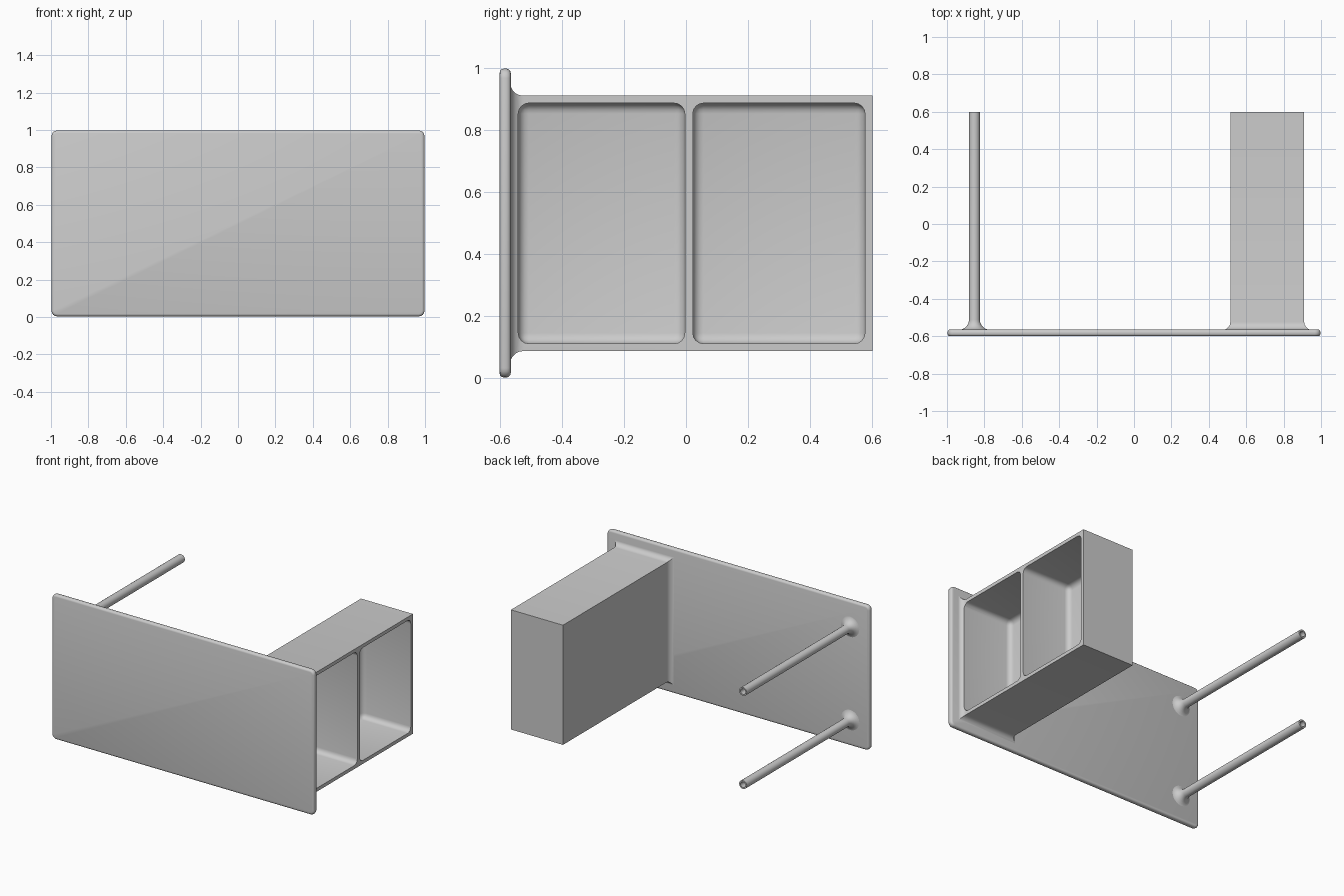
import bpy, bmesh, math
from mathutils import Vector

if "Cube" in bpy.data.objects:
    bpy.data.objects.remove(bpy.data.objects["Cube"])


def finish(bm, name):
    bmesh.ops.recalc_face_normals(bm, faces=bm.faces)
    me = bpy.data.meshes.new(name)
    bm.to_mesh(me)
    bm.free()
    ob = bpy.data.objects.new(name, me)
    bpy.context.collection.objects.link(ob)
    return ob


def activate(ob):
    bpy.ops.object.select_all(action='DESELECT')
    ob.select_set(True)
    bpy.context.view_layer.objects.active = ob


def smooth(ob):
    activate(ob)
    bpy.ops.object.shade_smooth_by_angle(angle=math.radians(35))


def box(name, lo, hi):
    bm = bmesh.new()
    bmesh.ops.create_cube(bm, size=1)
    for v in bm.verts:
        v.co = Vector([lo[i] if v.co[i] < 0 else hi[i] for i in range(3)])
    return bm


def loft(rings, name, closed=False):
    """Skin a list of point rings, capped at the ends unless closed."""
    bm = bmesh.new()
    vs = [[bm.verts.new(p) for p in r] for r in rings]
    n = len(vs[0])
    pairs = list(zip(vs, vs[1:])) + ([(vs[-1], vs[0])] if closed else [])
    for a, b in pairs:
        for i in range(n):
            j = (i + 1) % n
            bm.faces.new((a[i], a[j], b[j], b[i]))
    if not closed:
        bm.faces.new(vs[0])
        bm.faces.new(vs[-1])
    return finish(bm, name)


def fillet(r, y, steps=5):
    """Concave quarter arc: (outward offset, y) from the plate up to the wall."""
    return [(r - r * math.sin(t), y + r - r * math.cos(t))
            for t in (math.pi / 2 * i / steps for i in range(steps + 1))]


Y0, Y1 = -0.566, 0.6

# Desk top, standing on its long edge
bm = box("desk_top", (-0.997, -0.6, 0.003), (0.997, -0.564, 0.997))
edges = [e for e in bm.edges
         if abs(e.verts[0].co.y - e.verts[1].co.y) > 0.01]
bmesh.ops.bevel(bm, geom=edges, offset=0.03, segments=4, profile=0.5, affect='EDGES')
rim = [e for e in bm.edges if abs(e.verts[0].co.y - e.verts[1].co.y) < 0.001]
bmesh.ops.bevel(bm, geom=rim, offset=0.014, segments=3, profile=0.5, affect='EDGES')
top = finish(bm, "desk_top")
smooth(top)

# Cabinet body with a flared joint at the desk top
x0, x1, z0, z1 = 0.515, 0.91, 0.088, 0.91
rings = [[(x0 - d, y, z0 - d), (x1 + d, y, z0 - d), (x1 + d, y, z1 + d), (x0 - d, y, z1 + d)]
         for d, y in fillet(0.042, Y0) + [(0, Y1)]]
cabinet = loft(rings, "cabinet")

# Two rounded compartments cut from the open side
for ya, yb in ((-0.54, -0.004), (0.022, 0.576)):
    bm = box("cutter", (0.542, ya, 0.112), (1.1, yb, 0.886))
    bmesh.ops.bevel(bm, geom=bm.edges[:], offset=0.034, segments=4, profile=0.5, affect='EDGES')
    cutter = finish(bm, "compartment_cutter")
    cutter.hide_render = True
    mod = cabinet.modifiers.new("compartment", 'BOOLEAN')
    mod.operation = 'DIFFERENCE'
    mod.solver = 'EXACT'
    mod.object = cutter
    activate(cabinet)
    bpy.ops.object.modifier_apply(modifier=mod.name)
    bpy.data.objects.remove(cutter)
smooth(cabinet)

# Tubular legs with flared feet at the desk top
R, RI, N = 0.029, 0.019, 24
profile = [(R + d, y) for d, y in fillet(0.055, Y0, 6)] + [(R, Y1), (RI, Y1), (RI, Y0)]
for name, z in (("lower_leg", 0.18), ("upper_leg", 0.82)):
    rings = [[(-0.853 + r * math.cos(a), y, z + r * math.sin(a))
              for a in (2 * math.pi * i / N for i in range(N))] for r, y in profile]
    smooth(loft(rings, name, closed=True))
